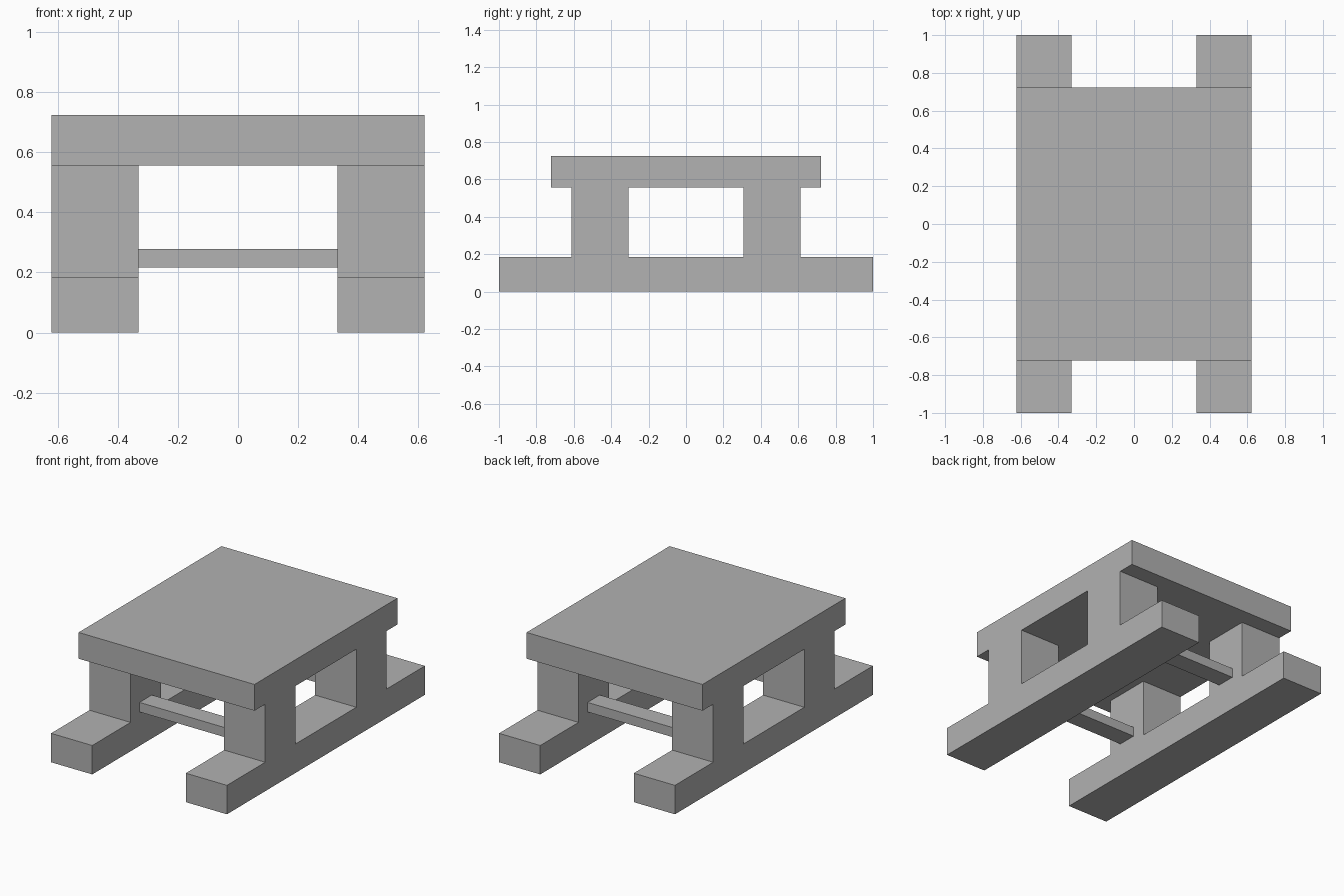
import bpy
import bmesh
from mathutils import Vector

cube = bpy.data.objects.get("Cube")
if cube:
    bpy.data.objects.remove(cube, do_unlink=True)

# Single flat grey
grey = bpy.data.materials.new("plain grey")
grey.use_nodes = True
colour = (0.445, 0.445, 0.445, 1)
grey.diffuse_color = colour
grey.node_tree.nodes["Principled BSDF"].inputs["Base Color"].default_value = colour

HALF_WIDTH, INNER = 0.622, 0.331     # outer and inner faces of the side frames
FOOT_TOP, LEG_TOP, TABLE_TOP = 0.185, 0.556, 0.724
LEG_IN, LEG_OUT = 0.307, 0.613


def extrude_profile(name, profile, x0, x1):
    """Extrude a closed (y, z) profile along x."""
    bm = bmesh.new()
    face = bm.faces.new([bm.verts.new((x0, y, z)) for y, z in profile])
    result = bmesh.ops.extrude_face_region(bm, geom=[face])
    verts = [v for v in result["geom"] if isinstance(v, bmesh.types.BMVert)]
    bmesh.ops.translate(bm, verts=verts, vec=Vector((x1 - x0, 0, 0)))
    bmesh.ops.recalc_face_normals(bm, faces=bm.faces)
    mesh = bpy.data.meshes.new(name)
    bm.to_mesh(mesh)
    bm.free()
    mesh.materials.append(grey)
    obj = bpy.data.objects.new(name, mesh)
    bpy.context.collection.objects.link(obj)
    return obj


def rectangle(y0, y1, z0, z1):
    return [(y0, z0), (y1, z0), (y1, z1), (y0, z1)]


# Side frames: a long foot with two upright legs in one outline
half = [(1, 0), (1, FOOT_TOP), (LEG_OUT, FOOT_TOP), (LEG_OUT, LEG_TOP),
        (LEG_IN, LEG_TOP), (LEG_IN, FOOT_TOP)]
frame = half + [(-y, z) for y, z in reversed(half)]
extrude_profile("left_frame", frame, INNER, HALF_WIDTH)
extrude_profile("right_frame", frame, -HALF_WIDTH, -INNER)

# Thick table top
extrude_profile("table_top", rectangle(-0.722, 0.722, LEG_TOP, TABLE_TOP),
                -HALF_WIDTH, HALF_WIDTH)

# Crossbars centred between the legs at each end
for name, y in (("front_crossbar", -0.46), ("back_crossbar", 0.46)):
    extrude_profile(name, rectangle(y - 0.062, y + 0.062, 0.217, 0.278), -INNER, INNER)
